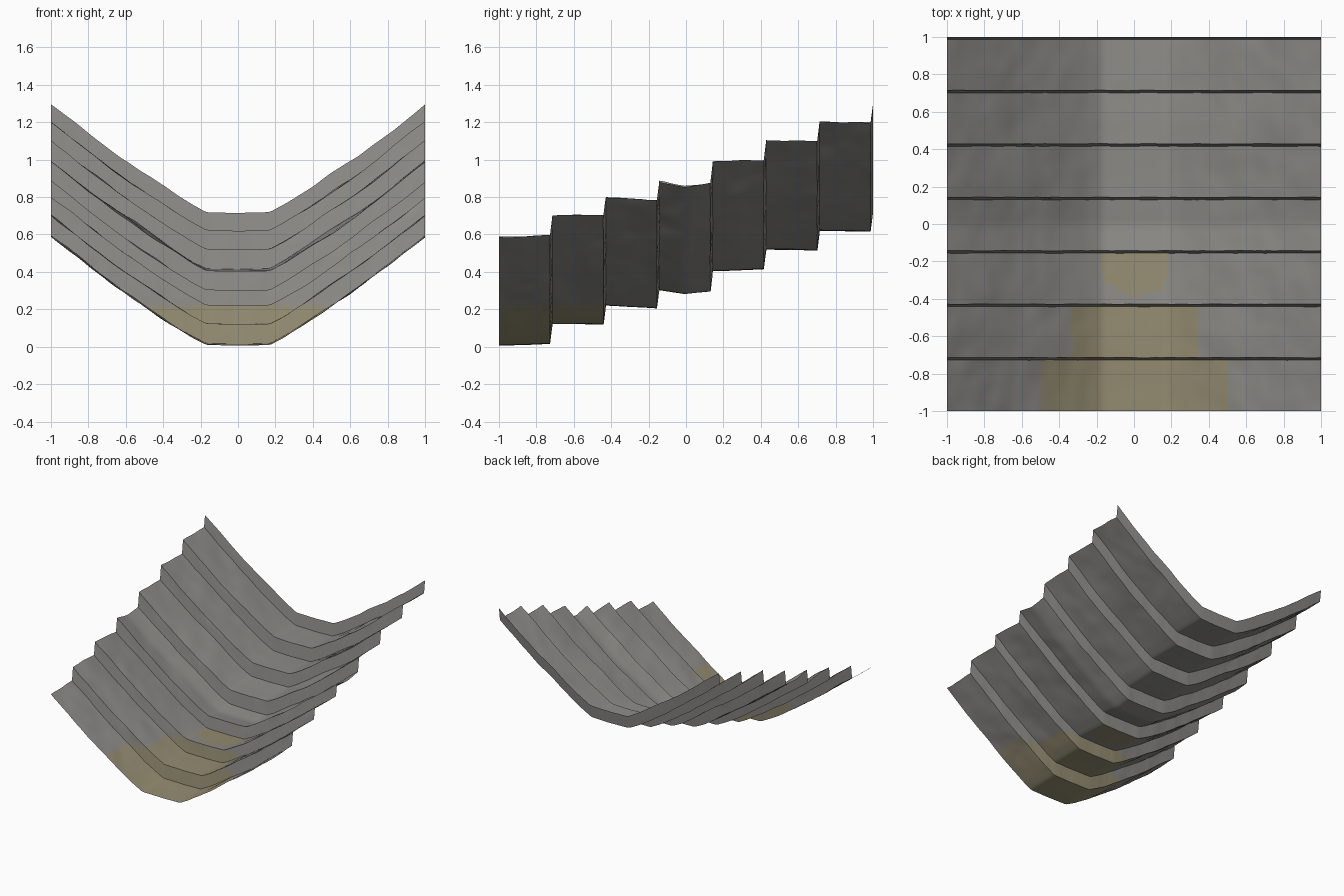
import bpy, bmesh
from mathutils import Vector, noise

if "Cube" in bpy.data.objects:
    bpy.data.objects.remove(bpy.data.objects["Cube"])

COLS, TREAD_ROWS, RISER_ROWS = 100, 8, 3
DEPTH = 2 / 7
WATERLINE = 0.218

# valley cross-section: height over the channel floor by distance from the centre
SECTION = [(0, 0), (0.17, 0.003), (0.25, 0.045), (0.36, 0.115), (0.52, 0.222),
           (0.64, 0.305), (0.8, 0.425), (1, 0.582)]
# channel floor height at the front, middle and back of each tread
TREADS = [(0.006, 0.010, 0.014), (0.120, 0.121, 0.118), (0.219, 0.212, 0.204),
          (0.302, 0.281, 0.296), (0.403, 0.408, 0.415), (0.520, 0.519, 0.515),
          (0.620, 0.618, 0.615), (0.716, 0.716, 0.716)]


def section(x):
    a = abs(x)
    for (x0, z0), (x1, z1) in zip(SECTION, SECTION[1:]):
        if a <= x1 + 1e-6:
            return z0 + (z1 - z0) * (a - x0) / (x1 - x0)
    return SECTION[-1][1]


def rough(x, y, seed):
    return (noise.noise(Vector((x * 4, y * 4, seed))) * 0.7
            + noise.noise(Vector((x * 11, y * 11, seed + 7))) * 0.3)


# lengthwise profile: near-level treads joined by steep risers
rows = []
for k in range(7):
    front, mid, back = TREADS[k]
    y0, y1 = -1 + k * DEPTH, -1 + (k + 1) * DEPTH - 0.013
    for i in range(TREAD_ROWS + 1):
        t = i / TREAD_ROWS
        z = front + (mid - front) * 2 * t if t < 0.5 else mid + (back - mid) * (2 * t - 1)
        rows.append((y0 + (y1 - y0) * t, z, k))
    for i in range(1, RISER_ROWS):
        t = i / RISER_ROWS
        rows.append((y1 + 0.013 * t, back + (TREADS[k + 1][0] - back) * t, k))
rows.append((1.0, TREADS[7][0], 7))

# stepped valley surface
bm = bmesh.new()
grid = []
for y, floor, k in rows:
    line = []
    for c in range(COLS + 1):
        x = -1 + 2 * c / COLS
        slope = min(1, max(0, (abs(x) - 0.15) / 0.3))
        z = floor + section(x) + rough(x, y, k * 3.1) * (0.003 + 0.015 * slope)
        dy = 0 if abs(y) > 0.98 else rough(x * 2, 0, 40 + k) * 0.004
        line.append(bm.verts.new((x, y + dy, max(0, z))))
    grid.append(line)
for a, b in zip(grid, grid[1:]):
    for c in range(COLS):
        f = bm.faces.new((a[c], a[c + 1], b[c + 1], b[c]))
        # sandy bed in the lowest part of the channel
        f.material_index = 1 if f.calc_center_median().z < WATERLINE else 0
        f.smooth = True
bm.normal_update()

mesh = bpy.data.meshes.new("stepped_valley")
bm.to_mesh(mesh)
bm.free()
for name, col in (("rock", (0.27, 0.265, 0.25, 1)), ("sand", (0.30, 0.265, 0.17, 1))):
    m = bpy.data.materials.new(name)
    m.diffuse_color = col
    m.use_nodes = True
    m.node_tree.nodes["Principled BSDF"].inputs["Base Color"].default_value = m.diffuse_color
    mesh.materials.append(m)
valley = bpy.data.objects.new("stepped_valley", mesh)
bpy.context.collection.objects.link(valley)

# keep the tread and riser edges crisp
bpy.context.view_layer.objects.active = valley
valley.select_set(True)
bpy.ops.object.shade_smooth_by_angle(angle=0.6)
